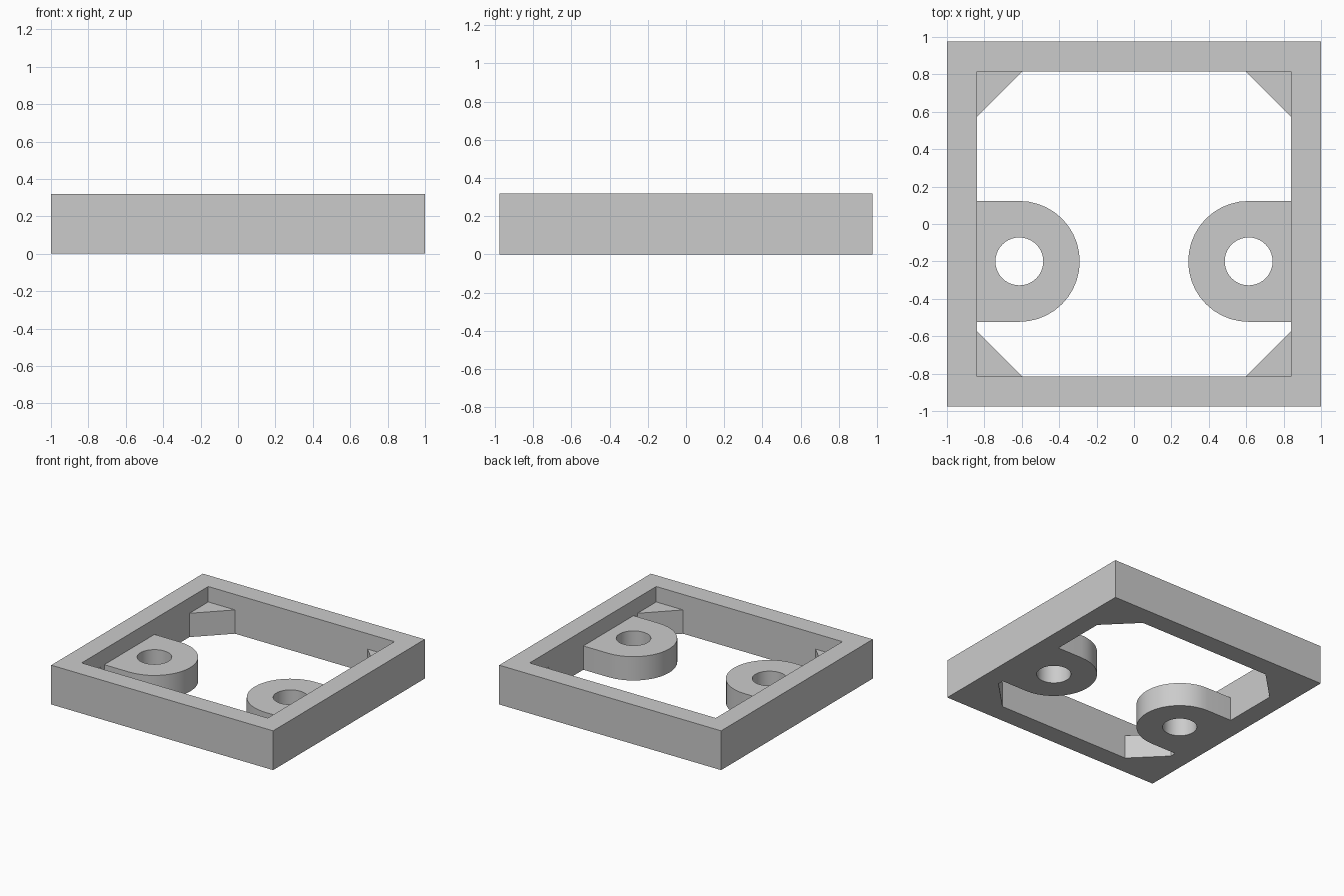
import bpy
import bmesh
from math import sin, cos, pi, radians
from mathutils import Vector

cube = bpy.data.objects.get("Cube")
if cube:
    bpy.data.objects.remove(cube, do_unlink=True)

# Main dimensions
HALF_X, HALF_Y, HEIGHT = 1.0, 0.976, 0.32
WALL = 0.161
IN_X, IN_Y = HALF_X - WALL, HALF_Y - WALL
LOW = 0.194          # height of lugs and gussets
LUG_X, LUG_Y, LUG_R, HOLE_R = 0.613, -0.2, 0.323, 0.128
LEG = 0.242          # gusset leg length

grey = bpy.data.materials.new("plain_grey")
grey.use_nodes = True
COLOUR = (0.6, 0.6, 0.6, 1)
grey.diffuse_color = COLOUR
grey.node_tree.nodes["Principled BSDF"].inputs["Base Color"].default_value = COLOUR


def arc(cx, cy, r, start, end, steps):
    """Points along an arc, both ends included."""
    angles = [start + (end - start) * i / steps for i in range(steps + 1)]
    return [(cx + r * cos(a), cy + r * sin(a)) for a in angles]


def rectangle(x, y):
    return [(-x, -y), (x, -y), (x, y), (-x, y)]


def prism(name, loops, height):
    """Fill an outline (with optional hole loops) and extrude it up from the ground."""
    bm = bmesh.new()
    edges = []
    for loop in loops:
        verts = [bm.verts.new((x, y, 0)) for x, y in loop]
        edges += [bm.edges.new((v, verts[i - 1])) for i, v in enumerate(verts)]
    bmesh.ops.triangle_fill(bm, edges=edges, use_beauty=True, normal=Vector((0, 0, 1)))
    top = bmesh.ops.extrude_face_region(bm, geom=bm.faces[:])["geom"]
    bmesh.ops.translate(bm, vec=(0, 0, height),
                        verts=[g for g in top if isinstance(g, bmesh.types.BMVert)])
    bmesh.ops.recalc_face_normals(bm, faces=bm.faces[:])
    mesh = bpy.data.meshes.new(name)
    bm.to_mesh(mesh)
    bm.free()
    mesh.materials.append(grey)
    obj = bpy.data.objects.new(name, mesh)
    bpy.context.collection.objects.link(obj)
    return obj


# Square outer frame
prism("frame", [rectangle(HALF_X, HALF_Y), rectangle(IN_X, IN_Y)], HEIGHT)

for side, s in (("left", 1), ("right", -1)):
    # Round-ended screw lug with a through hole
    outline = [(IN_X, LUG_Y + LUG_R)]
    outline += arc(LUG_X, LUG_Y, LUG_R, pi / 2, 3 * pi / 2, 20)
    outline += [(IN_X, LUG_Y - LUG_R)]
    hole = arc(LUG_X, LUG_Y, HOLE_R, 0, 2 * pi, 40)[:-1]
    lug = prism(side + "_lug",
                [[(s * x, y) for x, y in loop] for loop in (outline, hole)], LOW)
    bpy.ops.object.select_all(action="DESELECT")
    lug.select_set(True)
    bpy.context.view_layer.objects.active = lug
    bpy.ops.object.shade_smooth_by_angle(angle=radians(30))

    # Triangular gussets in the inner corners
    for end, t in (("back", 1), ("front", -1)):
        corner = [(s * IN_X, t * IN_Y), (s * (IN_X - LEG), t * IN_Y),
                  (s * IN_X, t * (IN_Y - LEG))]
        prism(f"{end}_{side}_gusset", [corner], LOW)
